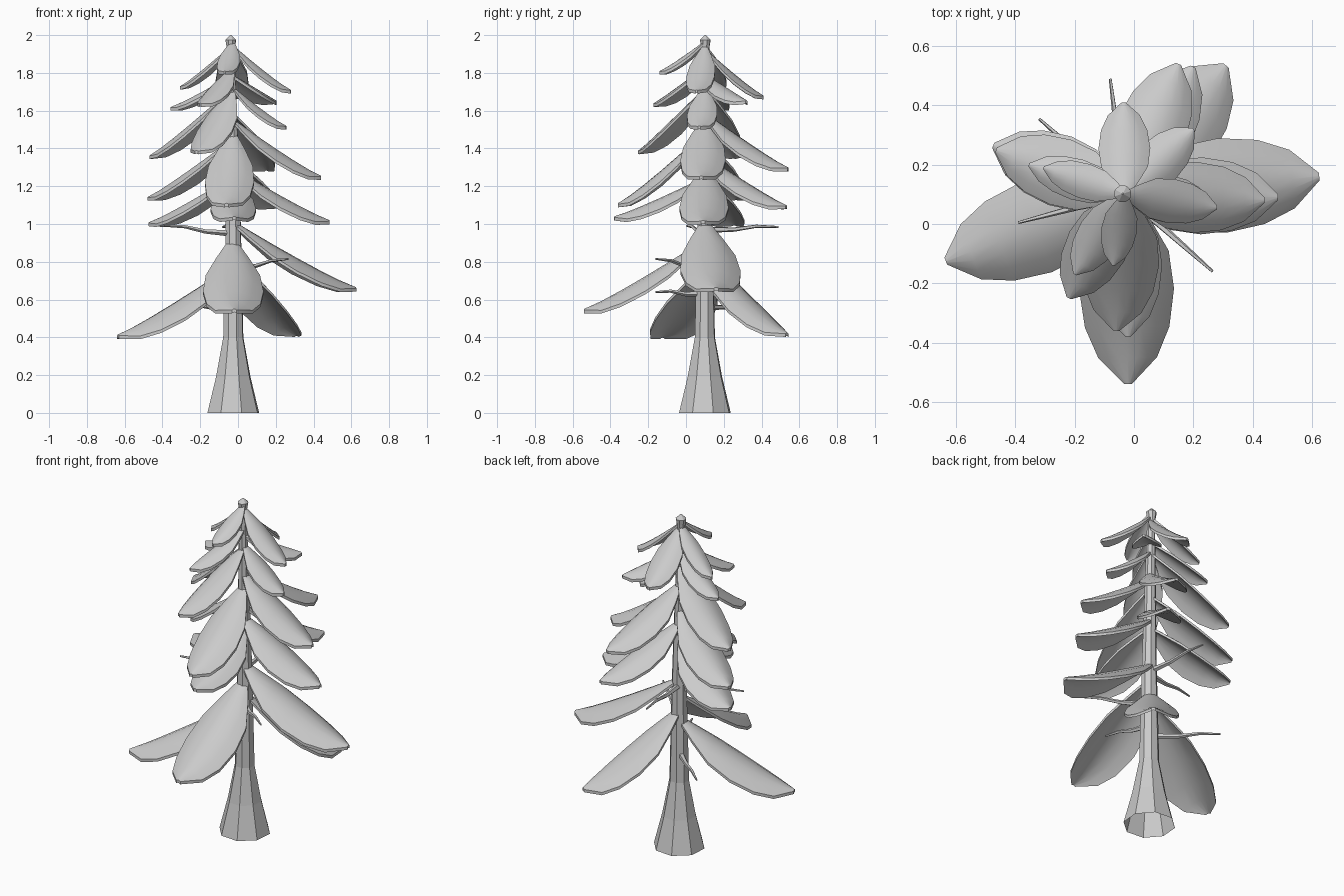
import bpy, bmesh, math
from mathutils import Vector

if "Cube" in bpy.data.objects:
    bpy.data.objects.remove(bpy.data.objects["Cube"])

CX, CY = -0.03, 0.10


def make_object(name, bm, smooth=False):
    bmesh.ops.recalc_face_normals(bm, faces=bm.faces[:])
    me = bpy.data.meshes.new(name)
    bm.to_mesh(me)
    bm.free()
    ob = bpy.data.objects.new(name, me)
    bpy.context.collection.objects.link(ob)
    if smooth:
        bpy.ops.object.select_all(action='DESELECT')
        ob.select_set(True)
        bpy.context.view_layer.objects.active = ob
        bpy.ops.object.shade_smooth_by_angle(angle=math.radians(35))
    return ob


def tube(name, points, radii, sides):
    """Stack of rings swept along a path, closed at the far end."""
    bm = bmesh.new()
    pts = [Vector(p) for p in points]
    rings = []
    for i, (p, r) in enumerate(zip(pts, radii)):
        d = (pts[min(i + 1, len(pts) - 1)] - pts[max(i - 1, 0)]).normalized()
        a = d.cross(Vector((0, 1, 0)) if abs(d.z) > 0.7 else Vector((0, 0, 1))).normalized()
        b = d.cross(a)
        rings.append([bm.verts.new(p + r * (a * math.cos(t) + b * math.sin(t)))
                      for t in (2 * math.pi * (k + 0.4) / sides for k in range(sides))])
    for lo, hi in zip(rings, rings[1:]):
        for k in range(sides):
            n = (k + 1) % sides
            bm.faces.new((lo[k], lo[n], hi[n], hi[k]))
    bm.faces.new(rings[-1])
    return make_object(name, bm)


# Flared trunk, open underneath, with a small bud on top
tube("trunk",
     [(-0.025, CY, 0), (-0.025, CY, 0.19), (-0.025, CY, 0.4), (-0.025, CY, 1.0), (-0.038, CY, 1.93)],
     [0.144, 0.096, 0.056, 0.042, 0.022], 8)
tube("top_bud",
     [(-0.038, 0.102, 1.92), (-0.038, 0.102, 1.945), (-0.038, 0.102, 1.975), (-0.038, 0.102, 2.0)],
     [0.022, 0.025, 0.03, 0.003], 8)

# Outline of a bough: (fraction along, fraction of full half width)
OUTLINE = [(0, .15), (.14, .54), (.3, .9), (.5, 1), (.7, .89), (.86, .62), (1, .08)]


def bough(name, tip, root_z, width):
    """Drooping leaf-shaped slab with an arched cross-section."""
    root = Vector((CX, CY, root_z))
    tip = Vector(tip)
    flat = Vector((tip.x - CX, tip.y - CY, 0))
    side = Vector((-flat.y, flat.x, 0)).normalized()
    drop = root_z - tip.z
    thick = Vector((0, 0, 0.017))
    bm = bmesh.new()
    tops, lows = [], []
    for t, f in OUTLINE:
        w = f * width / 2
        base = root + flat * t - Vector((0, 0, drop * (1 - (1 - t) ** 1.12)))
        row = [base + side * w * u - Vector((0, 0, 0.48 * w * u * u))
               for u in (-1, -.67, -.33, 0, .33, .67, 1)]
        tops.append([bm.verts.new(p) for p in row])
        lows.append([bm.verts.new(p - thick) for p in row])
    n = len(tops[0]) - 1
    for i in range(len(tops) - 1):
        for grid in (tops, lows):
            for k in range(n):
                bm.faces.new((grid[i][k], grid[i + 1][k], grid[i + 1][k + 1], grid[i][k + 1]))
        for k in (0, n):
            bm.faces.new((tops[i][k], tops[i + 1][k], lows[i + 1][k], lows[i][k]))
    for i in (0, -1):
        for k in range(n):
            bm.faces.new((tops[i][k], tops[i][k + 1], lows[i][k + 1], lows[i][k]))
    make_object(name, bm, smooth=True)


# tip position, height where it meets the trunk, full width
BOUGHS = {
    "left": [((-.635, -.125, .415), .78, .32), ((-.47, .255, 1.01), 1.25, .24),
             ((-.475, .265, 1.145), 1.45, .24), ((-.465, .25, 1.365), 1.72, .23),
             ((-.355, .20, 1.62), 1.79, .14), ((-.305, .19, 1.73), 1.95, .12)],
    "right": [((.625, .16, .665), 1.02, .32), ((.485, .09, 1.02), 1.30, .26),
              ((.44, .08, 1.255), 1.56, .24), ((.255, .07, 1.52), 1.73, .16),
              ((.28, .055, 1.71), 1.95, .15)],
    "front": [((-.02, -.54, .55), .92, .32), ((-.02, -.38, 1.04), 1.25, .24),
              ((-.06, -.36, 1.11), 1.49, .26), ((-.22, -.25, 1.39), 1.72, .21),
              ((-.20, -.17, 1.64), 1.83, .15), ((-.07, -.14, 1.81), 1.97, .12)],
    "back": [((.31, .535, .425), .84, .30), ((.20, .53, 1.10), 1.36, .23),
             ((.15, .54, 1.30), 1.59, .24), ((.20, .32, 1.655), 1.79, .16),
             ((-.035, .41, 1.68), 1.93, .175)],
}
for where, items in BOUGHS.items():
    for i, (tip, root_z, width) in enumerate(items):
        bough(f"{where}_bough_{i + 1}", tip, root_z, width)

# Thin bare twigs with a slight bend
TWIGS = [((-.39, .005, .99), .95), ((-.08, .49, .985), .97),
         ((.265, -.16, .815), .76), ((-.32, .355, .57), .56), ((.07, -.16, .64), .63)]
for i, (tip, z) in enumerate(TWIGS):
    root, end = Vector((CX, CY, z)), Vector(tip)
    mids = [root.lerp(end, 0.4) - Vector((0, 0, 0.005)), root.lerp(end, 0.7) + Vector((0, 0, 0.008))]
    tube(f"twig_{i + 1}", [root, *mids, end], [0.018, 0.012, 0.009, 0.005], 5)
